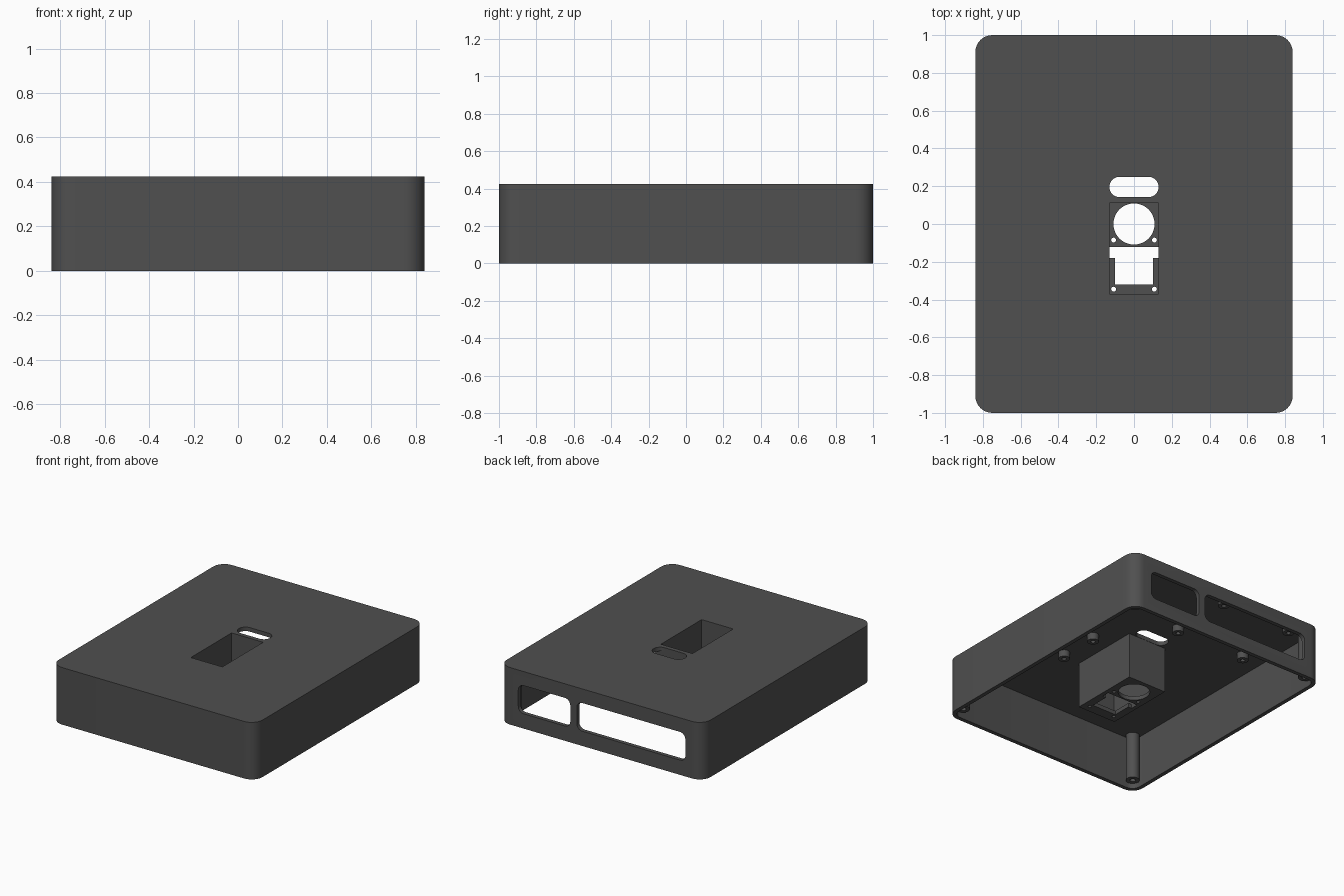
import bpy, bmesh, math

if "Cube" in bpy.data.objects:
    bpy.data.objects.remove(bpy.data.objects["Cube"])

grey = bpy.data.materials.new("dark_grey")
grey.diffuse_color = (0.08, 0.08, 0.08, 1)
grey.use_nodes = True
grey.node_tree.nodes["Principled BSDF"].inputs["Base Color"].default_value = grey.diffuse_color


def rounded(x0, x1, y0, y1, r, seg=8):
    """Outline of a rectangle with rounded corners."""
    pts = []
    corners = [(x1 - r, y1 - r), (x0 + r, y1 - r), (x0 + r, y0 + r), (x1 - r, y0 + r)]
    for i, (cx, cy) in enumerate(corners):
        for k in range(seg + 1):
            a = math.pi / 2 * (i + k / seg)
            pts.append((cx + r * math.cos(a), cy + r * math.sin(a)))
    return pts


def box(x0, x1, y0, y1):
    return [(x0, y0), (x1, y0), (x1, y1), (x0, y1)]


def circle(cx, cy, r, n=32):
    return [(cx + r * math.cos(2 * math.pi * i / n), cy + r * math.sin(2 * math.pi * i / n))
            for i in range(n)]


def prism(name, pts, lo, hi, along_y=False):
    """Extrude an outline along z, or along y when it is drawn in x and z."""
    bm = bmesh.new()
    rings = []
    for h in (lo, hi):
        rings.append([bm.verts.new((u, h, v) if along_y else (u, v, h)) for u, v in pts])
    n = len(pts)
    bm.faces.new(rings[0])
    bm.faces.new(rings[1])
    for i in range(n):
        j = (i + 1) % n
        bm.faces.new((rings[0][i], rings[0][j], rings[1][j], rings[1][i]))
    bmesh.ops.recalc_face_normals(bm, faces=bm.faces)
    mesh = bpy.data.meshes.new(name)
    bm.to_mesh(mesh)
    bm.free()
    mesh.materials.append(grey)
    ob = bpy.data.objects.new(name, mesh)
    bpy.context.collection.objects.link(ob)
    return ob


def cut(ob, cutters):
    """Subtract the cutters, bake the result and smooth the round parts."""
    for c in cutters:
        m = ob.modifiers.new("cut", 'BOOLEAN')
        m.operation = 'DIFFERENCE'
        m.solver = 'EXACT'
        m.object = c
    bpy.context.view_layer.update()
    dg = bpy.context.evaluated_depsgraph_get()
    mesh = bpy.data.meshes.new_from_object(ob.evaluated_get(dg))
    ob.modifiers.clear()
    ob.data = mesh
    for c in cutters:
        bpy.data.objects.remove(c)
    bpy.ops.object.select_all(action='DESELECT')
    ob.select_set(True)
    bpy.context.view_layer.objects.active = ob
    bpy.ops.object.shade_smooth_by_angle(angle=math.radians(30))
    return ob


T = 0.03           # wall thickness
TOP = 0.425
CEIL = TOP - T

# Case shell: open below, with the well mouth, slot and rear connector openings
shell = prism("case_shell", rounded(-0.84, 0.84, -1, 1, 0.09), 0, TOP)
cut(shell, [
    prism("cavity", rounded(-0.84 + T, 0.84 - T, -1 + T, 1 - T, 0.06), -0.1, CEIL),
    prism("well_mouth", box(-0.13, 0.13, -0.37, 0.11), 0.3, 0.5),
    prism("cable_slot", rounded(-0.13, 0.13, 0.142, 0.25, 0.0535), 0.3, 0.5),
    prism("small_rear_opening", rounded(0.254, 0.683, 0.11, 0.32, 0.045), 0.9, 1.1, True),
    prism("large_rear_opening", rounded(-0.695, 0.20, 0.11, 0.32, 0.045), 0.9, 1.1, True),
])

# Recessed well hanging from the ceiling, with cut-outs in its floor
well = prism("recessed_well", box(-0.16, 0.16, -0.40, 0.14), 0.05, CEIL)
tee = [(-0.13 + 0.0005, -0.122), (-0.13 + 0.0005, -0.18), (-0.10, -0.18), (-0.10, -0.32),
       (0.10, -0.32), (0.10, -0.18), (0.1295, -0.18), (0.1295, -0.122)]
holes = [prism("screw_hole", circle(sx * 0.108, y, 0.013, 16), 0, 0.2)
         for sx in (-1, 1) for y in (-0.085, -0.345)]
cut(well, [
    prism("well_inside", box(-0.13, 0.13, -0.37, 0.11), 0.08, 0.5),
    prism("round_hole", circle(0, 0, 0.109, 48), 0, 0.2),
    prism("tee_hole", tee, 0, 0.2),
] + holes)


def post(name, x, y, r, hole, bottom, depth):
    """Round screw post with a blind hole in its lower end."""
    ob = prism(name, circle(x, y, r), bottom, CEIL)
    cut(ob, [prism("post_hole", circle(x, y, hole, 20), bottom - 0.05, bottom + depth)])


# Corner posts for the base screws
for sx in (-1, 1):
    for sy in (-1, 1):
        post("corner_post", sx * 0.762, sy * 0.922, 0.047, 0.02, 0.04, 0.15)

# Standoffs for the two circuit boards
for x in (-0.62, -0.04):
    for y in (0.425, 0.915):
        post("large_board_standoff", x, y, 0.04, 0.016, 0.345, 0.04)
for x in (0.335, 0.61):
    for y in (-0.35, -0.04):
        post("small_board_standoff", x, y, 0.04, 0.016, 0.345, 0.04)
